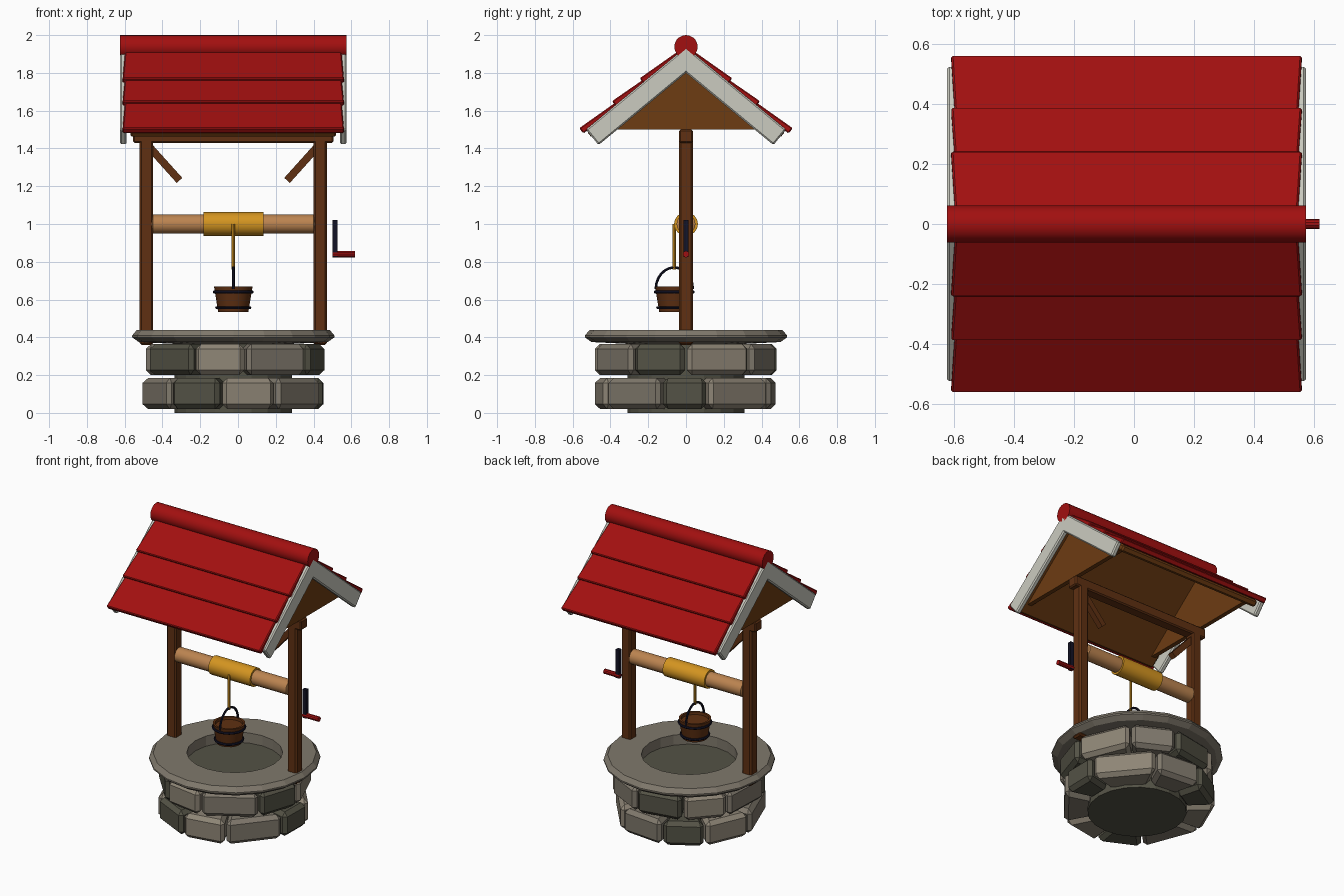
import bpy, bmesh, math
from mathutils import Vector, Matrix

if "Cube" in bpy.data.objects:
    bpy.data.objects.remove(bpy.data.objects["Cube"])

CX = -0.025          # centre line of the well along x


def material(name, rgb):
    m = bpy.data.materials.new(name)
    m.diffuse_color = (*rgb, 1)
    m.use_nodes = True
    m.node_tree.nodes["Principled BSDF"].inputs["Base Color"].default_value = m.diffuse_color
    return m


RED = material("red_paint", (0.36, 0.005, 0.005))
WHITE = material("off_white_trim", (0.60, 0.60, 0.53))
WOOD = material("dark_wood", (0.115, 0.030, 0.006))
DECK = material("roof_wood", (0.155, 0.045, 0.006))
LOG = material("pale_log", (0.50, 0.23, 0.08))
ROPE = material("golden_rope", (0.66, 0.30, 0.015))
IRON = material("dark_iron", (0.006, 0.006, 0.018))
LIGHT = material("light_stone", (0.27, 0.235, 0.18))
MID = material("mid_stone", (0.215, 0.19, 0.15))
DARK = material("dark_stone", (0.088, 0.085, 0.060))


def finish(name, bm, mat, bevel=0, smooth=False):
    bmesh.ops.recalc_face_normals(bm, faces=bm.faces)
    me = bpy.data.meshes.new(name)
    bm.to_mesh(me)
    bm.free()
    ob = bpy.data.objects.new(name, me)
    bpy.context.collection.objects.link(ob)
    me.materials.append(mat)
    if bevel:
        mod = ob.modifiers.new("bevel", 'BEVEL')
        mod.width, mod.segments = bevel, 1
    if smooth:
        bpy.ops.object.select_all(action='DESELECT')
        ob.select_set(True)
        bpy.context.view_layer.objects.active = ob
        bpy.ops.object.shade_smooth_by_angle(angle=math.radians(32))
    return ob


def loft(name, rings, mat, bevel=0, smooth=False, closed=False):
    """Join rings of points; cap the ends unless closed into a loop."""
    bm = bmesh.new()
    rows = [[bm.verts.new(p) for p in r] for r in rings]
    n = len(rows[0])
    pairs = list(zip(rows, rows[1:])) + ([(rows[-1], rows[0])] if closed else [])
    for a, b in pairs:
        for i in range(n):
            j = (i + 1) % n
            bm.faces.new((a[i], a[j], b[j], b[i]))
    if not closed:
        bm.faces.new(rows[0])
        bm.faces.new(rows[-1])
    return finish(name, bm, mat, bevel, smooth)


def box(name, x, y, z, mat, bevel=0.006):
    rings = [[(x[0], y[0], h), (x[1], y[0], h), (x[1], y[1], h), (x[0], y[1], h)] for h in z]
    return loft(name, rings, mat, bevel)


def lathe(name, profile, mat, centre=(CX, 0), n=20, smooth=False, closed=False):
    rings = [[(centre[0] + r * math.cos(math.tau * i / n),
               centre[1] + r * math.sin(math.tau * i / n), z) for i in range(n)]
             for r, z in profile]
    return loft(name, rings, mat, 0, smooth, closed)


def rod_x(name, profile, z, mat, n=16, y=0):
    """Round bar along x from (x, radius) pairs."""
    rings = [[(x, y + r * math.cos(math.tau * i / n), z + r * math.sin(math.tau * i / n))
              for i in range(n)] for x, r in profile]
    return loft(name, rings, mat, 0, True)


def tube(name, path, r, mat, n=8):
    """Round bar along a path in the y-z plane."""
    rings = []
    for k, p in enumerate(path):
        t = (path[min(k + 1, len(path) - 1)] - path[max(k - 1, 0)]).normalized()
        side = Vector((1, 0, 0))
        up = t.cross(side)
        rings.append([p + r * (side * math.cos(math.tau * i / n) + up * math.sin(math.tau * i / n))
                      for i in range(n)])
    return loft(name, rings, mat, 0, True)


# --- stone base: core, two courses of blocks, rim ---
lathe("stone_core", [(0.31, 0), (0.31, 0.37)], DARK)
courses = [
    (0.02, 0.185, [-134, -98, -62, -16, 14, 65, 104, 137, 176], [DARK, LIGHT, MID]),
    (0.20, 0.365, [-116, -82, -36, 0, 45, 81, 120, 155, 200], [LIGHT, MID, DARK]),
]
for z0, z1, cuts, tones in courses:
    for k, start in enumerate(cuts):
        end = cuts[k + 1] if k < 8 else cuts[0] + 360
        a0, a1 = math.radians(start + 0.8), math.radians(end - 0.8)
        corners = [(0.30, a0), (0.49, a0), (0.49, a1), (0.30, a1)]
        loft("stone_block", [[(CX + r * math.cos(a), r * math.sin(a), z) for r, a in corners]
                             for z in (z0, z1)], tones[k % 3], 0.026)
lathe("stone_rim", [(0.30, 0.365), (0.50, 0.375), (0.535, 0.40), (0.535, 0.41),
                    (0.51, 0.44), (0.30, 0.44)], MID, closed=True)

# --- timber frame ---
for s in (-1, 1):
    px = CX + s * 0.46
    box("post", (px - 0.036, px + 0.036), (-0.037, 0.037), (0.36, 1.47), WOOD, 0.01)
    brace = box("brace", (-0.12, 0.12), (-0.02, 0.02), (-0.02, 0.02), WOOD, 0)
    brace.matrix_world = (Matrix.Translation((CX + s * 0.365, 0, 1.32))
                          @ Matrix.Rotation(s * math.radians(-48), 4, 'Y'))
box("top_beam", (CX - 0.53, CX + 0.53), (-0.037, 0.037), (1.43, 1.50), WOOD, 0.008)

# --- roof: slope coordinates are s down the slope, n out of it ---
A, APEX = math.radians(39.5), 1.937


def slope(side, s, n, x):
    y = s * math.cos(A) + n * math.sin(A)
    return (x, side * y, APEX - s * math.sin(A) + n * math.cos(A))


def slab(name, side, s, n_top, n_bot, half, mat, bevel, mid=CX):
    """Slab on one slope; pairs give the upper and the lower end."""
    rings = []
    for k in (0, 1):
        rings.append([slope(side, s[k], n, mid + x) for n, x in
                      ((n_bot[k], -half[k]), (n_bot[k], half[k]),
                       (n_top[k], half[k]), (n_top[k], -half[k]))])
    return loft(name, rings, mat, bevel)


for side in (-1, 1):
    slab("roof_deck", side, (0.03, 0.69), (-0.01, -0.01), (-0.055, -0.055),
         (0.545, 0.545), DECK, 0.01)
    for s0, s1 in ((0.03, 0.295), (0.25, 0.485), (0.44, 0.71)):
        slab("roof_plank", side, (s0, s1), (0.008, 0.028), (-0.012, -0.008),
             (0.572, 0.586), RED, 0.006)
    for e in (-1, 1):
        slab("fascia_board", side, (0.0, 0.687), (0, 0), (-0.106, -0.106),
             (0.018, 0.018), WHITE, 0.008, CX + e * 0.582)
for e in (-1, 1):
    loft("gable", [[(CX + e * x, -0.445, 1.50), (CX + e * x, 0.445, 1.50),
                    (CX + e * x, 0, 1.87)] for x in (0.49, 0.52)], DECK)
rod_x("ridge_roll", [(-0.625, 0.062), (0.575, 0.062)], 1.938, RED, 20)

# --- windlass and crank ---
rod_x("axle", [(-0.49, 0.036), (-0.455, 0.036), (-0.45, 0.05), (0.40, 0.05),
               (0.405, 0.036), (0.44, 0.036)], 1.0, LOG)
rod_x("rope_coil", [(-0.183, 0.063), (0.135, 0.063)], 1.0, ROPE)
box("crank_arm", (0.50, 0.528), (-0.014, 0.014), (0.825, 1.02), IRON, 0)
rod_x("crank_handle", [(0.50, 0.017), (0.62, 0.017)], 0.84, RED, 10)

# --- rope and bucket ---
BY = -0.062
tube("rope", [Vector((CX, BY, 0.76)), Vector((CX, BY, 1.0))], 0.009, ROPE)
lathe("bucket", [(0.08, 0.535), (0.102, 0.668), (0.088, 0.668), (0.086, 0.65)], WOOD,
      (CX, BY), 16, True)
for r, z in ((0.101, 0.64), (0.088, 0.557)):
    ring = [(r + 0.008 * math.cos(math.tau * i / 6), z + 0.008 * math.sin(math.tau * i / 6))
            for i in range(6)]
    lathe("bucket_hoop", ring, IRON, (CX, BY), 20, True, True)
arc = [Vector((CX, BY + 0.098 * math.cos(math.pi * i / 12),
               0.655 + 0.115 * math.sin(math.pi * i / 12))) for i in range(13)]
tube("bucket_handle", arc, 0.008, IRON, 6)
